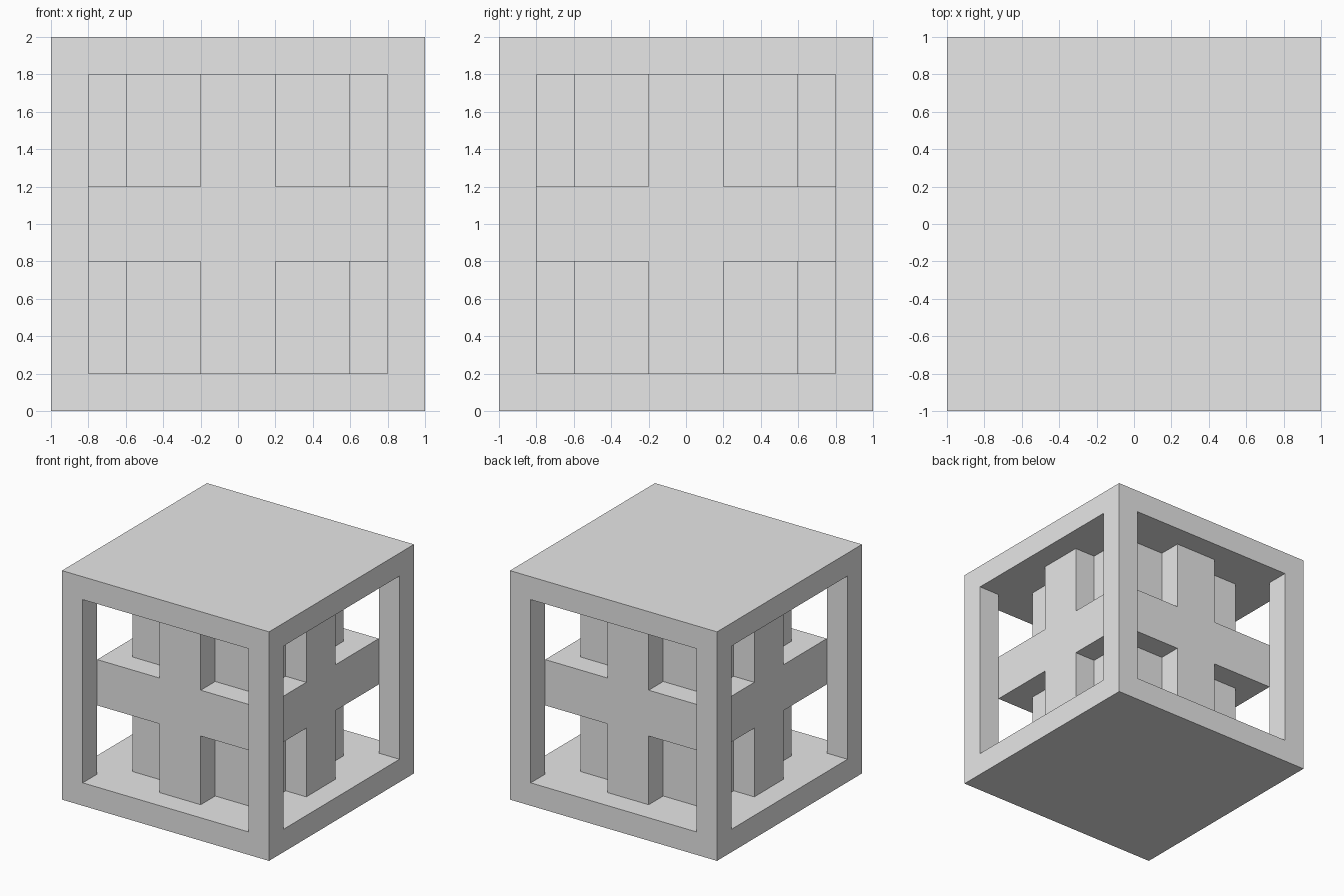
import bpy

default_cube = bpy.data.objects.get("Cube")
if default_cube:
    bpy.data.objects.remove(default_cube, do_unlink=True)

GREY = (0.8, 0.8, 0.8, 1)
grey = bpy.data.materials.new("plain grey")
grey.use_nodes = True
grey.diffuse_color = GREY
grey.node_tree.nodes["Principled BSDF"].inputs["Base Color"].default_value = GREY


def box(name, sx, sy, sz):
    """Box centred on the middle of the model."""
    bpy.ops.mesh.primitive_cube_add(size=1, location=(0, 0, 1))
    ob = bpy.context.object
    ob.name = name
    ob.scale = (sx, sy, sz)
    bpy.ops.object.transform_apply(location=True, rotation=False, scale=True)
    ob.data.materials.append(grey)
    return ob


def combine(target, other, operation):
    """Apply a boolean and discard the helper."""
    mod = target.modifiers.new(operation.lower(), "BOOLEAN")
    mod.object, mod.operation, mod.solver = other, operation, "EXACT"
    other.hide_render = True
    bpy.context.view_layer.objects.active = target
    bpy.ops.object.modifier_apply(modifier=mod.name)
    bpy.data.objects.remove(other, do_unlink=True)


SIZE, OPENING, CORE, ARM = 2, 1.6, 1.2, 0.4

# Outer frame: solid cube with a window cut through each pair of sides
frame = box("outer_frame", SIZE, SIZE, SIZE)
combine(frame, box("window_cutter", OPENING, SIZE + 1, OPENING), "DIFFERENCE")
combine(frame, box("window_cutter", SIZE + 1, OPENING, OPENING), "DIFFERENCE")

# Inner core: square column with raised crosses on all four sides
core = box("inner_core", CORE, CORE, OPENING)
combine(core, box("upright_bars", OPENING, ARM, OPENING), "UNION")
combine(core, box("upright_bars", ARM, OPENING, OPENING), "UNION")
combine(core, box("middle_band", OPENING, OPENING, ARM), "UNION")
